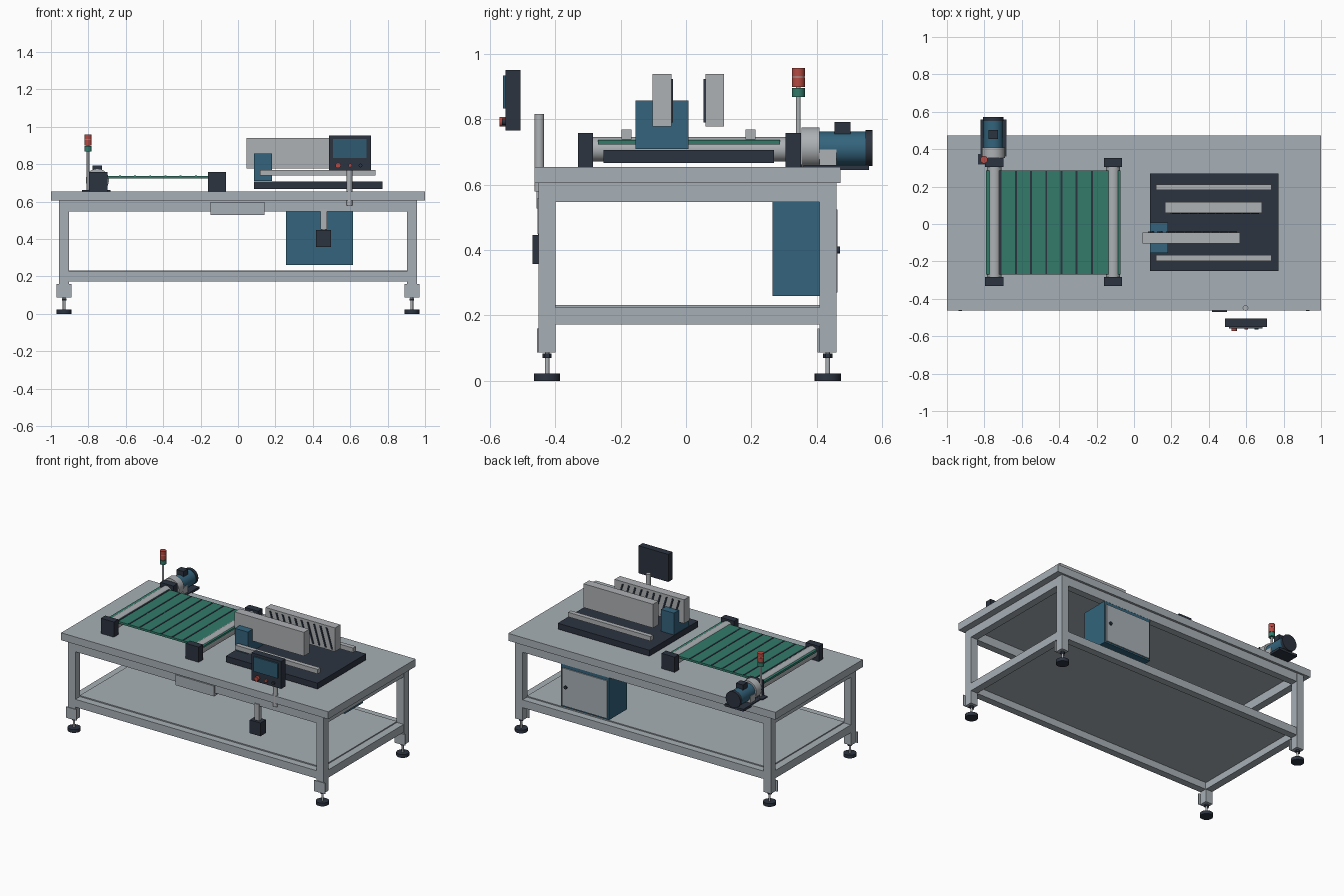
import bpy, bmesh, math
from mathutils import Matrix, Vector

if "Cube" in bpy.data.objects:
    bpy.data.objects.remove(bpy.data.objects["Cube"])


def material(name, rgb):
    m = bpy.data.materials.new(name)
    m.diffuse_color = (*rgb, 1)
    m.use_nodes = True
    m.node_tree.nodes["Principled BSDF"].inputs["Base Color"].default_value = m.diffuse_color
    return m


FRAME = material("frame_grey", (0.39, 0.434, 0.468))
METAL = material("light_metal", (0.42, 0.44, 0.455))
DARK = material("dark_slate", (0.025, 0.034, 0.051))
BLUE = material("machine_blue", (0.033, 0.127, 0.202))
GREEN = material("belt_green", (0.032, 0.198, 0.144))
RED = material("signal_red", (0.46, 0.069, 0.054))
SCREEN = material("screen_teal", (0.028, 0.105, 0.165))


def make(name, bm, mat):
    me = bpy.data.meshes.new(name)
    bm.to_mesh(me)
    bm.free()
    me.materials.append(mat)
    ob = bpy.data.objects.new(name, me)
    bpy.context.collection.objects.link(ob)
    return ob


def box(name, mat, x, y, z):
    """Box from (min, max) pairs."""
    bm = bmesh.new()
    c = Vector([(a + b) / 2 for a, b in (x, y, z)])
    s = [b - a for a, b in (x, y, z)]
    bmesh.ops.create_cube(bm, size=1, matrix=Matrix.Translation(c) @ Matrix.Diagonal((*s, 1)))
    return make(name, bm, mat)


def cyl(name, mat, start, axis, length, r, sides=32):
    """Cylinder from a start point along the y or z axis."""
    bm = bmesh.new()
    d = Vector((0, 1, 0)) if axis == "y" else Vector((0, 0, 1))
    rot = Matrix.Rotation(-math.pi / 2, 4, "X") if axis == "y" else Matrix()
    mtx = Matrix.Translation(Vector(start) + d * length / 2) @ rot
    bmesh.ops.create_cone(bm, cap_ends=True, segments=sides, radius1=r, radius2=r,
                          depth=length, matrix=mtx)
    ob = make(name, bm, mat)
    bpy.ops.object.select_all(action="DESELECT")
    ob.select_set(True)
    bpy.context.view_layer.objects.active = ob
    bpy.ops.object.shade_smooth_by_angle(angle=math.radians(35))
    return ob


# Table top
box("table_top", FRAME, (-1, 1), (-0.463, 0.473), (0.605, 0.655))

# Legs with bracket plates and levelling feet
LEG_Y = (-0.425, 0.434)
for sx in (-1, 1):
    for ly in LEG_Y:
        lx = sx * 0.93
        box("leg", FRAME, (lx - 0.027, lx + 0.027), (ly - 0.026, ly + 0.026), (0.086, 0.605))
        box("leg_bracket", FRAME, (lx - 0.04, lx + 0.04), (ly - 0.031, ly - 0.025), (0.086, 0.16))
        cyl("foot_pad", DARK, (lx, ly, 0), "z", 0.022, 0.04)
        cyl("foot_stem", METAL, (lx, ly, 0.02), "z", 0.07, 0.007, 16)
        cyl("foot_nut", DARK, (lx, ly, 0.07), "z", 0.013, 0.014, 6)

# Upper and lower frame rails, lower shelf
for label, z0, z1 in (("upper", 0.547, 0.605), ("lower", 0.172, 0.225)):
    for ly in LEG_Y:
        box(label + "_long_rail", FRAME, (-0.904, 0.904), (ly - 0.024, ly + 0.024), (z0, z1))
    for lx in (-0.93, 0.93):
        box(label + "_side_rail", FRAME, (lx - 0.025, lx + 0.025), (-0.4, 0.409), (z0, z1))
box("shelf", FRAME, (-0.905, 0.905), (-0.4, 0.41), (0.218, 0.232))

# Conveyor: belt, seams, rollers and bearing blocks
BELT_Y = (-0.27, 0.287)
box("conveyor_belt", GREEN, (-0.79, -0.072), BELT_Y, (0.723, 0.737))
for i in range(7):
    sx = -0.713 + i * 0.0813
    box("belt_seam", DARK, (sx - 0.005, sx + 0.005), (BELT_Y[0] + 0.004, BELT_Y[1] - 0.004),
        (0.735, 0.739))
for rx in (-0.747, -0.112):
    cyl("conveyor_roller", METAL, (rx, -0.3, 0.709), "y", 0.61, 0.038)
    for by in (-0.331, 0.305):
        box("bearing_block", DARK, (rx - 0.049, rx + 0.049), (by, by + 0.047), (0.655, 0.758))

# Drive motor
MX = -0.752
cyl("gear_housing", METAL, (MX, 0.353, 0.714), "y", 0.055, 0.062)
cyl("motor_body", BLUE, (MX, 0.408, 0.711), "y", 0.142, 0.052)
cyl("motor_fan_cover", DARK, (MX, 0.55, 0.712), "y", 0.021, 0.055)
box("terminal_box", DARK, (MX - 0.026, MX + 0.026), (0.454, 0.503), (0.75, 0.792))
box("motor_foot", METAL, (MX - 0.055, MX + 0.055), (0.408, 0.46), (0.655, 0.708))
box("motor_base", DARK, (MX - 0.07, MX + 0.07), (0.36, 0.56), (0.645, 0.661))

# Signal tower
TX, TY = -0.802, 0.344
box("tower_base", DARK, (TX - 0.033, TX + 0.03), (TY - 0.025, TY + 0.03), (0.655, 0.662))
cyl("tower_pole", METAL, (TX, TY, 0.655), "z", 0.3, 0.007, 16)
for name, mat, z, h in (("green_lamp", GREEN, 0.868, 0.028), ("lower_red_lamp", RED, 0.899, 0.029),
                        ("upper_red_lamp", RED, 0.931, 0.027)):
    cyl(name, mat, (TX, TY, z), "z", h, 0.02)
cyl("lamp_spacer", METAL, (TX, TY, 0.928), "z", 0.003, 0.019)

# Guide station: base plate, low rails, pusher block
box("station_base", DARK, (0.085, 0.772), (-0.252, 0.269), (0.667, 0.707))
for ry in (-0.182, 0.197):
    box("low_guide_rail", METAL, (0.117, 0.735), (ry - 0.015, ry + 0.015), (0.738, 0.769))
box("pusher_block", BLUE, (0.085, 0.182), (-0.155, 0.007), (0.71, 0.858))


def guide_wall(x0, yc, inner):
    """Tall wall with slanted dark slats on its inner side."""
    box("guide_wall", METAL, (x0, x0 + 0.52), (yc - 0.029, yc + 0.029), (0.778, 0.939))
    bm = bmesh.new()
    ya, yb = yc + inner * 0.028, yc + inner * 0.034
    for i in range(10):
        x = x0 + 0.03 + i * 0.047
        corners = ((x, 0.924), (x + 0.011, 0.924), (x + 0.051, 0.79), (x + 0.04, 0.79))
        f = bm.faces.new([bm.verts.new((cx, ya, cz)) for cx, cz in corners])
        ext = bmesh.ops.extrude_face_region(bm, geom=[f], use_keep_orig=True)
        for v in ext["geom"]:
            if isinstance(v, bmesh.types.BMVert):
                v.co.y = yb
    bmesh.ops.recalc_face_normals(bm, faces=bm.faces)
    make("guide_slats", bm, DARK)


guide_wall(0.046, -0.074, 1)
guide_wall(0.165, 0.088, -1)

# Operator panel on a post
cyl("panel_post", METAL, (0.596, -0.449, 0.58), "z", 0.236, 0.015)
box("panel_housing", DARK, (0.487, 0.71), (-0.552, -0.506), (0.766, 0.952))
box("panel_screen", SCREEN, (0.508, 0.688), (-0.56, -0.551), (0.834, 0.934))
for bx, r, mat in ((0.535, 0.015, RED), (0.6, 0.01, RED), (0.655, 0.01, DARK)):
    cyl("panel_button", mat, (bx, -0.571 if r > 0.012 else -0.563, 0.793), "y", 0.02, r, 20)

# Front drawer and hanging control box
box("front_drawer", FRAME, (-0.148, 0.142), (-0.458, -0.42), (0.527, 0.597))
box("hanger_bar", METAL, (0.442, 0.476), (-0.455, -0.43), (0.45, 0.56))
box("control_box", DARK, (0.417, 0.497), (-0.47, -0.41), (0.357, 0.447))
cyl("cable_gland", DARK, (0.459, -0.44, 0.445), "z", 0.02, 0.013, 16)

# Electrical cabinet with rear door and knob
box("cabinet", BLUE, (0.257, 0.615), (0.265, 0.457), (0.26, 0.547))
box("cabinet_door", FRAME, (0.267, 0.605), (0.456, 0.464), (0.27, 0.525))
cyl("door_knob", DARK, (0.575, 0.463, 0.4), "y", 0.009, 0.011, 20)
